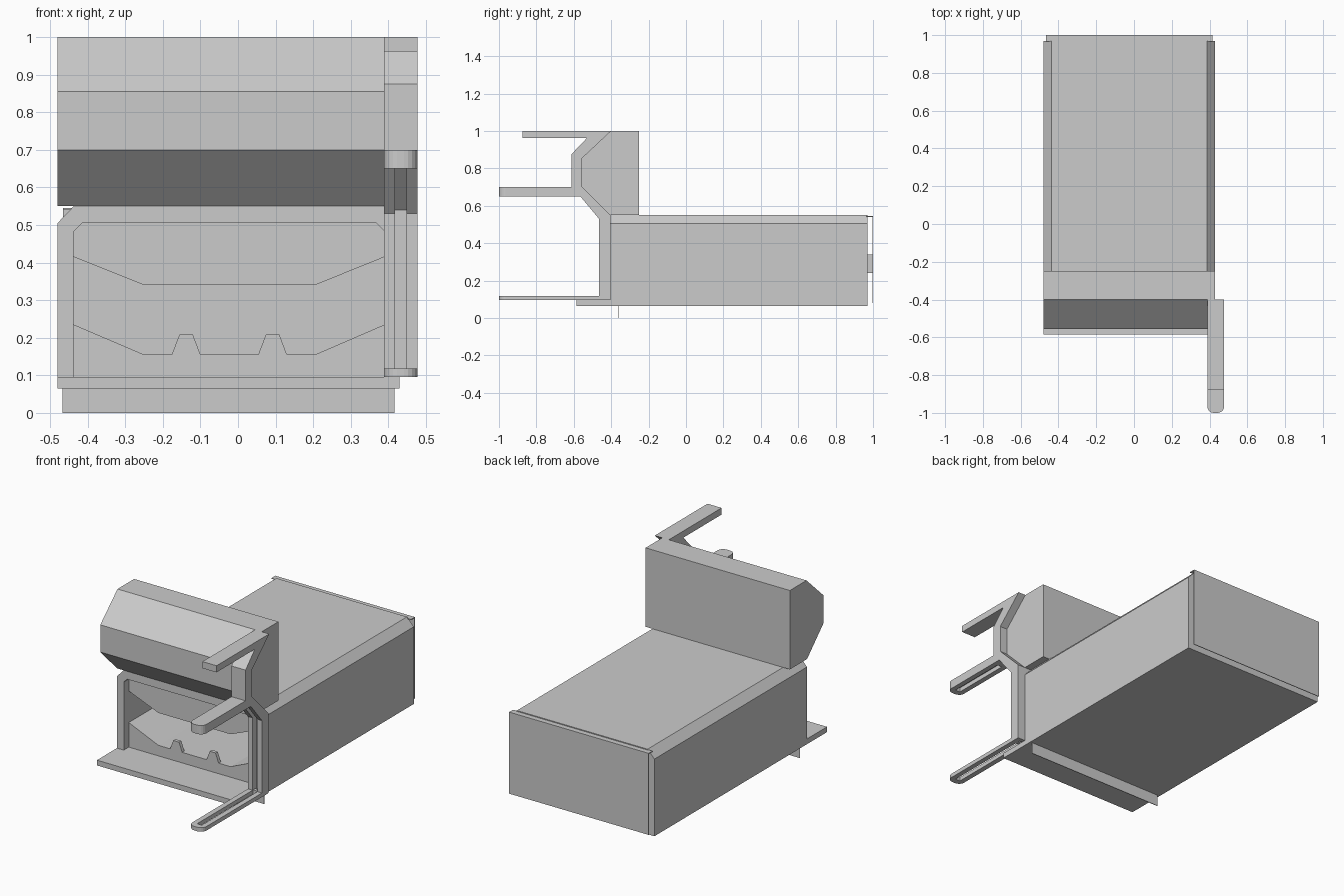
import bpy
import bmesh
from math import sin, cos, pi

if "Cube" in bpy.data.objects:
    bpy.data.objects.remove(bpy.data.objects["Cube"], do_unlink=True)

grey = bpy.data.materials.new("plain_grey")
grey.use_nodes = True
colour = (0.6, 0.6, 0.6, 1)
grey.diffuse_color = colour
grey.node_tree.nodes["Principled BSDF"].inputs["Base Color"].default_value = colour


def prism(name, profile, axis, start, end):
    """Extrude a 2D profile along one axis."""
    place = {"x": lambda p, t: (t, p[0], p[1]),
             "y": lambda p, t: (p[0], t, p[1]),
             "z": lambda p, t: (p[0], p[1], t)}[axis]
    bm = bmesh.new()
    face = bm.faces.new([bm.verts.new(place(p, start)) for p in profile])
    grown = bmesh.ops.extrude_face_region(bm, geom=[face], use_keep_orig=True)
    moved = [v for v in grown["geom"] if isinstance(v, bmesh.types.BMVert)]
    bmesh.ops.translate(bm, verts=moved, vec=place((0, 0), end - start))
    bmesh.ops.recalc_face_normals(bm, faces=bm.faces)
    mesh = bpy.data.meshes.new(name)
    bm.to_mesh(mesh)
    bm.free()
    mesh.materials.append(grey)
    obj = bpy.data.objects.new(name, mesh)
    bpy.context.collection.objects.link(obj)
    return obj


def box(name, x, y, z):
    corners = [(x[0], y[0]), (x[1], y[0]), (x[1], y[1]), (x[0], y[1])]
    return prism(name, corners, "z", z[0], z[1])


def cut(target, cutter):
    """Subtract the cutter, then remove it."""
    mod = target.modifiers.new("cut", "BOOLEAN")
    mod.operation = "DIFFERENCE"
    mod.solver = "EXACT"
    mod.object = cutter
    bpy.context.view_layer.objects.active = target
    bpy.ops.object.modifier_apply(modifier=mod.name)
    bpy.data.objects.remove(cutter, do_unlink=True)


# Long housing with chamfered top edges
left, right = -0.48, 0.43
housing = prism("housing", [
    (left, 0.065), (right, 0.065), (right, 0.505), (0.387, 0.55),
    (-0.437, 0.55), (left, 0.505)], "y", -0.405, 0.97)

# Shallow front recess, then the tapered tunnel behind it
in_l, in_r = -0.437, 0.39
cut(housing, prism("recess_cutter", [
    (in_l, 0.095), (in_r, 0.095), (in_r, 0.483), (in_r - 0.022, 0.505),
    (in_l + 0.022, 0.505), (in_l, 0.483)], "y", -0.45, -0.36))
cut(housing, prism("tunnel_cutter", [
    (in_l, 0.235), (-0.25, 0.155), (0.205, 0.155), (in_r, 0.235),
    (in_r, 0.415), (0.205, 0.34), (-0.25, 0.34), (in_l, 0.415)],
    "y", -0.45, 0.95))

# Small tabs on the tunnel lip
for i, x in enumerate((-0.138, 0.092)):
    prism(f"lip_tab_{i + 1}", [(x - 0.04, 0.15), (x + 0.04, 0.15),
          (x + 0.018, 0.208), (x - 0.018, 0.208)], "y", -0.36, -0.34)

# Front ledge and the thin plate hanging under it
box("front_ledge", (left, right), (-0.585, -0.40), (0.065, 0.095))
box("hanging_plate", (-0.467, 0.417), (-0.362, -0.358), (0, 0.07))

# Thin rear panel with its top flange and spacers
box("rear_panel", (-0.465, 0.415), (0.996, 1.0), (0.08, 0.545))
box("rear_flange", (-0.465, 0.415), (0.965, 1.0), (0.541, 0.545))
for i, x in enumerate((-0.138, 0.092)):
    box(f"rear_spacer_{i + 1}", (x - 0.04, x + 0.04), (0.965, 0.998), (0.24, 0.34))

# Raised head block across the front
prism("head_block", [
    (-0.25, 0.55), (-0.25, 1.0), (-0.40, 1.0), (-0.555, 0.855),
    (-0.555, 0.70), (-0.405, 0.55)], "x", left, right)

# Bracket: two outer rails and a recessed web between them
rail_l, web_l, web_r, rail_r = 0.388, 0.418, 0.448, 0.477
upper = [(-0.40, 1.0), (-0.875, 1.0), (-0.875, 0.962), (-0.53, 0.962),
         (-0.613, 0.875), (-0.613, 0.65)]
inner = [(-0.405, 0.095), (-0.405, 0.55), (-0.555, 0.70), (-0.555, 0.855)]
rail = upper + [(-0.565, 0.65), (-0.465, 0.53), (-0.465, 0.095)] + inner
web = upper + [(-0.535, 0.65), (-0.43, 0.54), (-0.43, 0.095)] + inner
prism("bracket_inner_rail", rail, "x", rail_l, web_l)
prism("bracket_web", web, "x", web_l, web_r)
prism("bracket_outer_rail", rail, "x", web_r, rail_r)


def arm(name, back, low, high, slot_top):
    """Forward arm with a rounded tip and a long slot."""
    r = 0.035
    outline = [(rail_r, back), (rail_l, back)]
    for cx, first in ((rail_l + r, pi), (rail_r - r, 1.5 * pi)):
        for i in range(6):
            a = first + i * pi / 10
            outline.append((cx + r * cos(a), -1 + r + r * sin(a)))
    part = prism(name, outline, "z", low, high)
    cut(part, box("slot_cutter", (web_l, web_r), (-0.965, back - 0.02),
                  (low - 0.05, slot_top)))


arm("middle_arm", -0.58, 0.65, 0.70, 0.675)
arm("lower_arm", -0.44, 0.095, 0.118, 0.2)
